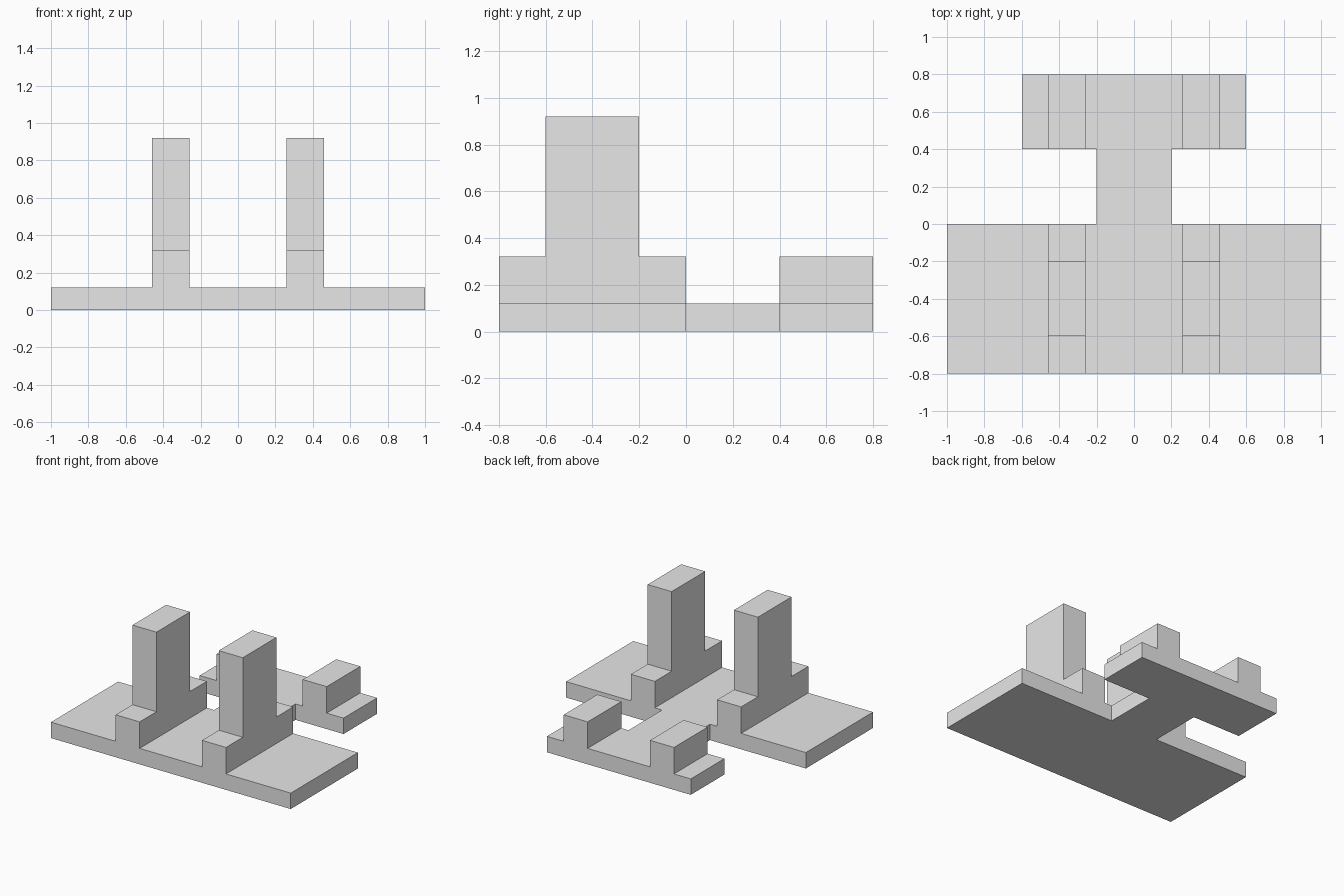
import bpy
import bmesh
from mathutils import Vector

cube = bpy.data.objects.get("Cube")
if cube:
    bpy.data.objects.remove(cube, do_unlink=True)

BASE_TOP = 0.12
STEP_TOP = 0.32
TOWER_TOP = 0.92
RAIL_INNER, RAIL_OUTER = 0.26, 0.46

grey = bpy.data.materials.new("plain grey")
grey.use_nodes = True
colour = (0.8, 0.8, 0.8, 1)
grey.diffuse_color = colour
grey.node_tree.nodes["Principled BSDF"].inputs["Base Color"].default_value = colour


def extruded(name, outline, offset):
    """Solid made by sweeping a flat outline along an offset."""
    bm = bmesh.new()
    face = bm.faces.new([bm.verts.new(p) for p in outline])
    swept = bmesh.ops.extrude_face_region(bm, geom=[face])["geom"]
    verts = [v for v in swept if isinstance(v, bmesh.types.BMVert)]
    bmesh.ops.translate(bm, verts=verts, vec=Vector(offset))
    bmesh.ops.recalc_face_normals(bm, faces=bm.faces)
    mesh = bpy.data.meshes.new(name)
    bm.to_mesh(mesh)
    bm.free()
    mesh.materials.append(grey)
    obj = bpy.data.objects.new(name, mesh)
    bpy.context.collection.objects.link(obj)
    return obj


# Flat base: wide front deck, narrow neck and rear crossbar
half = [(1, -0.8), (1, 0), (0.2, 0), (0.2, 0.4), (0.6, 0.4), (0.6, 0.8)]
outline = half + [(-x, y) for x, y in reversed(half)]
base = extruded("base", [(x, y, 0) for x, y in outline], (0, 0, BASE_TOP))

# Stepped towers at the front and low blocks at the rear, on both sides
tower = [(-0.8, BASE_TOP), (0, BASE_TOP), (0, STEP_TOP), (-0.2, STEP_TOP),
         (-0.2, TOWER_TOP), (-0.6, TOWER_TOP), (-0.6, STEP_TOP), (-0.8, STEP_TOP)]
block = [(0.4, BASE_TOP), (0.8, BASE_TOP), (0.8, STEP_TOP), (0.4, STEP_TOP)]
parts = []
for side, start in (("left", RAIL_INNER), ("right", -RAIL_OUTER)):
    for name, profile in (("tower", tower), ("rear_block", block)):
        parts.append(extruded(f"{side}_{name}", [(start, y, z) for y, z in profile],
                              (RAIL_OUTER - RAIL_INNER, 0, 0)))

# Fuse the uprights into the base and merge flush faces
for part in parts:
    union = base.modifiers.new(part.name, "BOOLEAN")
    union.operation = "UNION"
    union.solver = "EXACT"
    union.object = part
flush = base.modifiers.new("merge flush faces", "DECIMATE")
flush.decimate_type = "DISSOLVE"
flush.angle_limit = 0.01

fused = bpy.data.meshes.new_from_object(
    base.evaluated_get(bpy.context.evaluated_depsgraph_get()))
base.modifiers.clear()
base.data = fused
base.name = "stepped_stand"
for part in parts:
    bpy.data.objects.remove(part, do_unlink=True)
